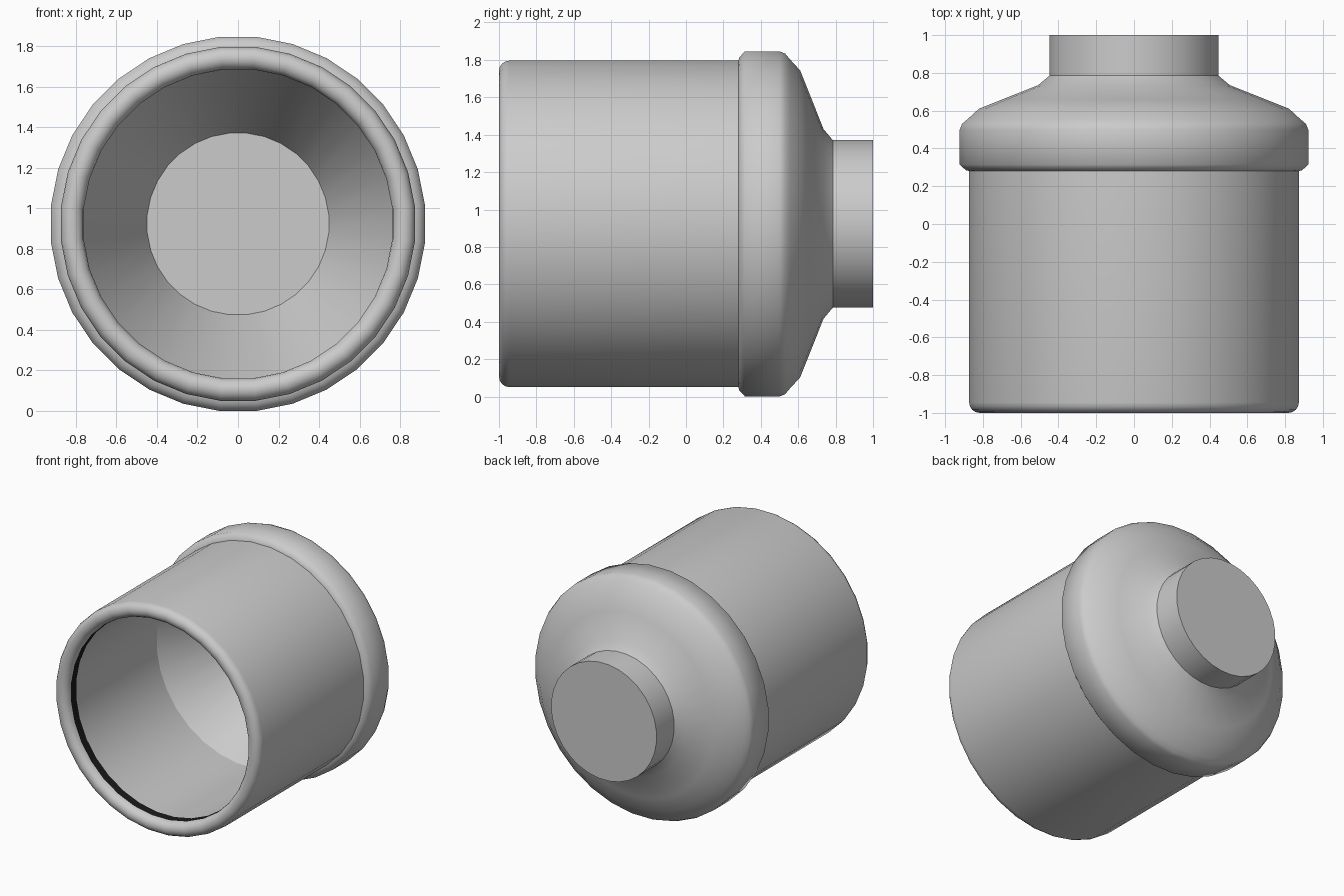
import bpy, bmesh, math

if "Cube" in bpy.data.objects:
    bpy.data.objects.remove(bpy.data.objects["Cube"])

SIDES = 32
CZ = 0.923  # height of the horizontal axis


def material(name, rgb):
    m = bpy.data.materials.new(name)
    m.diffuse_color = (*rgb, 1.0)
    m.use_nodes = True
    m.node_tree.nodes["Principled BSDF"].inputs["Base Color"].default_value = m.diffuse_color
    return m


GREY = material("light grey", (0.6, 0.6, 0.6))
DARK = material("black", (0.01, 0.01, 0.01))


def lathe(name, profile, mat, angle=60):
    """Spin (y, radius) points about the y axis; profiles running +y face outward."""
    bm = bmesh.new()
    rings = []
    for y, r in profile:
        ring = []
        for j in range(SIDES):
            t = (j + 0.5) * 2 * math.pi / SIDES
            ring.append(bm.verts.new((r * math.cos(t), y, CZ + r * math.sin(t))))
        rings.append(ring)
    for a, b in zip(rings, rings[1:]):
        for j in range(SIDES):
            k = (j + 1) % SIDES
            bm.faces.new((a[j], b[j], b[k], a[k]))
    bmesh.ops.remove_doubles(bm, verts=bm.verts, dist=1e-5)
    me = bpy.data.meshes.new(name)
    bm.to_mesh(me)
    bm.free()
    me.materials.append(mat)
    ob = bpy.data.objects.new(name, me)
    bpy.context.collection.objects.link(ob)
    bpy.ops.object.select_all(action='DESELECT')
    ob.select_set(True)
    bpy.context.view_layer.objects.active = ob
    bpy.ops.object.shade_smooth_by_angle(angle=math.radians(angle))
    return ob


# Outer tube with a rounded lip
lip = [(-0.944 - 0.056 * math.sin(a), 0.821 - 0.056 * math.cos(a))
       for a in (i * math.pi / 8 for i in range(9))]
lathe("outer_tube", lip + [(0.29, 0.877)], GREY)

# Dark gap just behind the lip
lathe("lip_gap", [(-0.88, 0.765), (-0.944, 0.765)], DARK)

# Inside wall and the funnel behind it
lathe("inner_wall", [(0.10, 0.765), (-0.88, 0.765)], GREY)
lathe("inner_funnel", [(0.72, 0.45), (0.10, 0.765)], GREY)

# Collar tapering to the neck
lathe("collar", [(0.28, 0.875), (0.285, 0.895), (0.315, 0.927), (0.50, 0.927), (0.53, 0.915),
                 (0.555, 0.885), (0.61, 0.825), (0.66, 0.70), (0.735, 0.51),
                 (0.785, 0.45)], GREY)

# Solid neck, its front face closing the funnel
lathe("neck", [(0.72, 0), (0.72, 0.45), (1.0, 0.45), (1.0, 0)], GREY)
